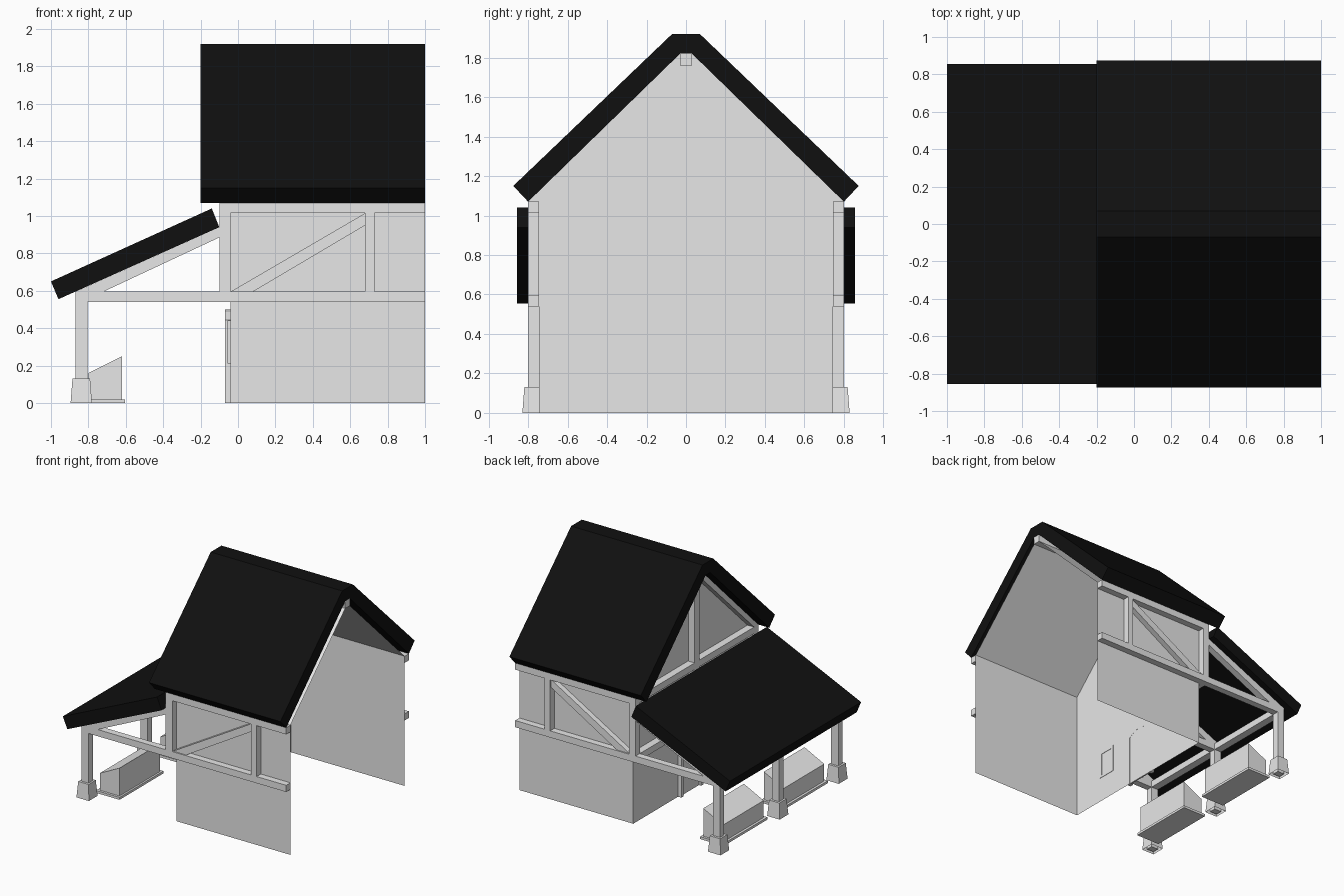
import bpy, bmesh, math
from mathutils import Vector

if "Cube" in bpy.data.objects:
    bpy.data.objects.remove(bpy.data.objects["Cube"])


def material(name, value):
    m = bpy.data.materials.new(name)
    m.use_nodes = True
    colour = (value, value, value, 1)
    m.diffuse_color = colour
    m.node_tree.nodes["Principled BSDF"].inputs["Base Color"].default_value = colour
    return m


GREY = material("pale grey", 0.8)
BLACK = material("roof black", 0.005)


def finish(name, bm, mat):
    bmesh.ops.recalc_face_normals(bm, faces=bm.faces)
    mesh = bpy.data.meshes.new(name)
    bm.to_mesh(mesh)
    bm.free()
    mesh.materials.append(mat)
    obj = bpy.data.objects.new(name, mesh)
    bpy.context.collection.objects.link(obj)
    return obj


def place(p, axis, d):
    """Put a 2D profile point at depth d along the given axis."""
    v = list(p)
    v.insert("xyz".index(axis), d)
    return Vector(v)


def prism(name, pts, axis, a, b, mat=GREY):
    bm = bmesh.new()
    face = bm.faces.new([bm.verts.new(place(p, axis, a)) for p in pts])
    ext = bmesh.ops.extrude_face_region(bm, geom=[face], use_keep_orig=True)
    moved = [v for v in ext["geom"] if isinstance(v, bmesh.types.BMVert)]
    bmesh.ops.translate(bm, verts=moved, vec=place((0, 0), axis, b - a))
    return finish(name, bm, mat)


def box(name, x, y, z, mat=GREY):
    pts = [(x[0], y[0]), (x[1], y[0]), (x[1], y[1]), (x[0], y[1])]
    return prism(name, pts, "z", z[0], z[1], mat)


def sheet(name, pts, axis, a, b, mat=GREY):
    """Zero-thickness wall following an open line."""
    bm = bmesh.new()
    rows = [[bm.verts.new(place(p, axis, d)) for p in pts] for d in (a, b)]
    for i in range(len(pts) - 1):
        bm.faces.new((rows[0][i], rows[0][i + 1], rows[1][i + 1], rows[1][i]))
    return finish(name, bm, mat)


def mirrored(half):
    """Close a half profile across its first coordinate."""
    return half + [(-p, q) for p, q in reversed(half)]


WALL, OUT = 0.745, 0.80          # wall plane and timber face
GABLE, FACE, END = -0.04, -0.10, 1.0
BEAM, PLATE = (0.54, 0.595), (1.015, 1.07)

# Plaster walls and sloped ceiling, open at the far end
plan = [(END, -WALL), (GABLE, -WALL), (GABLE, WALL), (END, WALL)]
sheet("lower_walls", plan, "z", 0, BEAM[0])
sheet("upper_walls", plan, "z", BEAM[1], PLATE[1])
slope = mirrored([(WALL, PLATE[1]), (0.03, 1.76)])
sheet("ceiling", slope, "x", GABLE, END)
bm = bmesh.new()
bm.faces.new([bm.verts.new((GABLE, y, z)) for y, z in slope])
finish("gable_wall", bm, GREY)

# Main roof
outer = mirrored([(0.875, 1.15), (0.07, 1.92)])
inner = mirrored([(0.80, 1.07), (0.03, 1.82)])
prism("main_roof", outer + inner[::-1], "x", -0.2, END, BLACK)
box("ridge_beam", (FACE, END), (-0.03, 0.03), (1.76, 1.82))

# Timber frame on both long sides
for side, s in (("front", -1), ("back", 1)):
    y = sorted((s * WALL, s * OUT))
    box(side + "_floor_beam", (FACE, END), y, BEAM)
    box(side + "_top_plate", (FACE, END), y, PLATE)
    box(side + "_corner_post", (FACE, GABLE), y, (BEAM[1], PLATE[0]))
    box(side + "_wall_post", (0.68, 0.73), y, (BEAM[1], PLATE[0]))
    brace = [(GABLE, BEAM[1]), (0.08, BEAM[1]), (0.68, 0.95), (0.68, PLATE[0])]
    prism(side + "_brace", brace, "y", s * WALL, s * 0.79)
    rafter = [(s * p, q) for p, q in
              ((OUT, 1.07), (WALL, 1.07), (0.03, 1.76), (0.03, 1.82))]
    prism(side + "_gable_rafter", rafter, "x", FACE, GABLE)

# Timber frame on the gable
box("gable_floor_beam", (FACE, GABLE), (-WALL, WALL), BEAM)
box("gable_tie", (FACE, GABLE), (-WALL, WALL), PLATE)
box("king_post", (FACE, GABLE - 0.002), (-0.03, 0.03), (BEAM[1], 1.76))


# Arched door and small window
def arch(half, spring, rise):
    pts = [(0.018 + half, 0)]
    for i in range(5):
        t = i / 4 * 2 - 1
        pts.append((0.018 - half * t, spring + rise * (1 - t * t)))
    return pts + [(0.018 - half, 0)]


prism("door_frame", arch(0.143, 0.445, 0.055) + arch(0.115, 0.415, 0.042)[::-1],
      "x", -0.07, -0.037)
prism("door", arch(0.115, 0.415, 0.042), "x", -0.05, -0.038)
for name, y, z in (("window_sill", (-0.46, -0.30), (0.21, 0.23)),
                   ("window_head", (-0.46, -0.30), (0.42, 0.44)),
                   ("window_jamb_a", (-0.46, -0.44), (0.23, 0.42)),
                   ("window_jamb_b", (-0.32, -0.30), (0.23, 0.42))):
    box(name, (-0.055, -0.037), y, z)

# Porch roof
prism("porch_roof", [(-1, 0.65), (-0.96, 0.555), (-0.10, 0.94), (-0.14, 1.04)],
      "y", -0.855, 0.855, BLACK)

# Porch frame: three bays of post, flared base, tie and rafter
PX = -0.838
box("porch_eave_beam", (-0.87, -0.805), (-OUT, OUT), BEAM)
for name, y in (("front", -0.772), ("middle", 0), ("back", 0.772)):
    span = (y - 0.028, y + 0.028)
    box(name + "_porch_post", (-0.87, -0.805), span, (0, BEAM[0]))
    box(name + "_porch_tie", (-0.805, FACE), span, BEAM)
    prism(name + "_porch_rafter",
          [(-0.87, 0.595), (-0.72, 0.595), (-0.10, 0.885), (-0.10, 0.94)],
          "y", *span)
    bm = bmesh.new()
    bmesh.ops.create_cube(bm, size=2)
    for v in bm.verts:
        r = 0.047 if v.co.z > 0 else 0.057
        v.co = (PX + v.co.x * r, y + v.co.y * r, 0.13 if v.co.z > 0 else 0)
    floor = [f for f in bm.faces if f.calc_center_median().z < 0.01]
    bmesh.ops.delete(bm, geom=floor, context="FACES_ONLY")
    finish(name + "_post_base", bm, GREY)

# Slant-topped bins between the posts
for name, y in (("front", -0.395), ("back", 0.395)):
    box(name + "_bin_base", (-0.82, -0.605), (y - 0.285, y + 0.285), (0, 0.02))
    prism(name + "_bin", [(-0.80, 0.02), (-0.62, 0.02), (-0.62, 0.25), (-0.80, 0.16)],
          "y", y - 0.265, y + 0.265)
